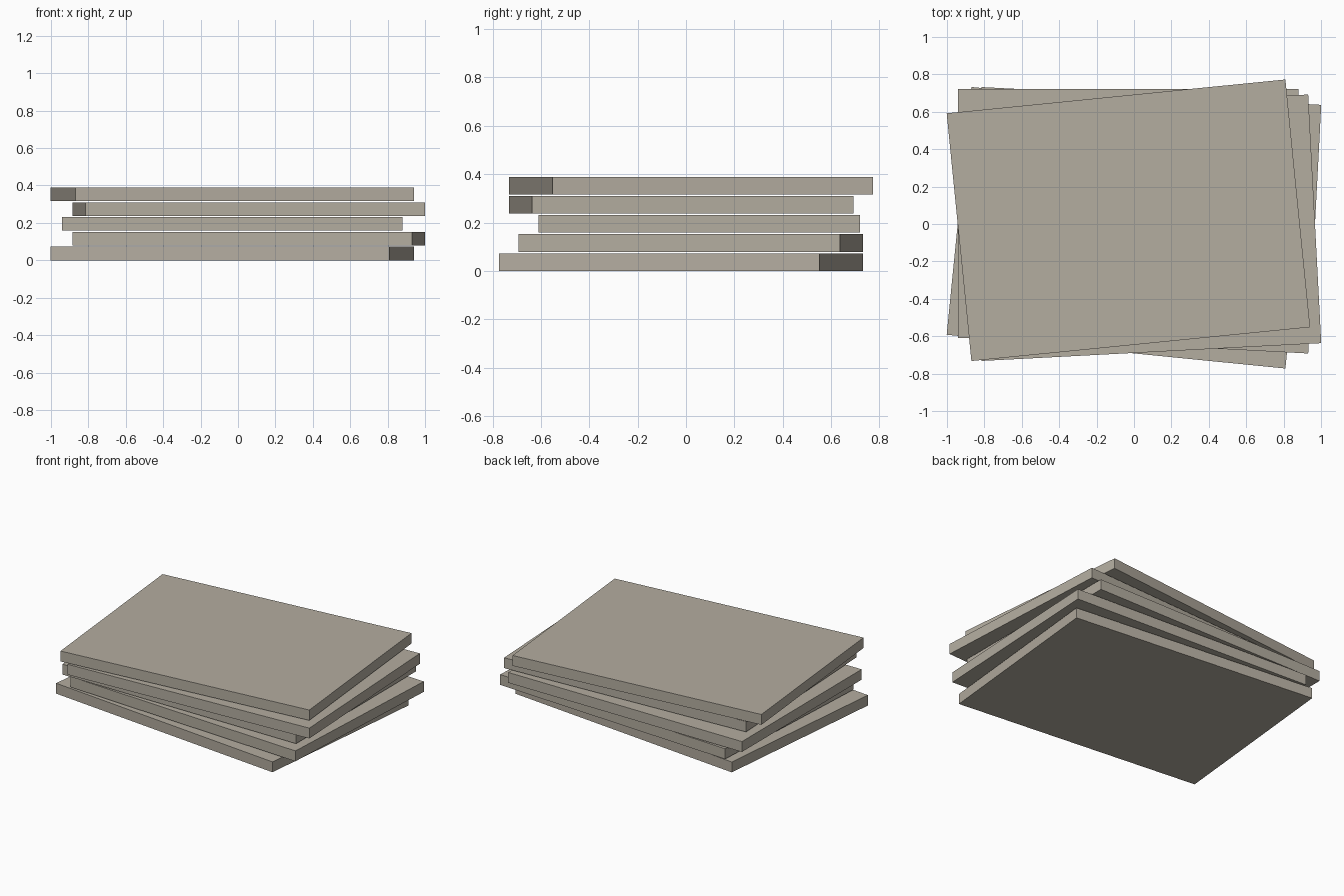
import bpy
import math

default = bpy.data.objects.get("Cube")
if default:
    bpy.data.objects.remove(default, do_unlink=True)

# Single stone-grey colour
stone = bpy.data.materials.new("warm_grey_stone")
stone.use_nodes = True
colour = (0.456, 0.418, 0.352, 1.0)
stone.diffuse_color = colour
bsdf = stone.node_tree.nodes["Principled BSDF"]
bsdf.inputs["Base Color"].default_value = colour
bsdf.inputs["Roughness"].default_value = 0.9

WIDTH, DEPTH, THICK, PITCH = 1.82, 1.331, 0.073, 0.079


def add_slab(name, level, x, y, degrees):
    """One flat slab, turned about z and laid on its level of the stack."""
    bpy.ops.mesh.primitive_cube_add(
        size=1,
        location=(x, y, level * PITCH + THICK / 2),
        rotation=(0, 0, math.radians(degrees)),
    )
    slab = bpy.context.object
    slab.name = name
    slab.scale = (WIDTH, DEPTH, THICK)
    bpy.ops.object.transform_apply(location=False, rotation=False, scale=True)
    slab.data.materials.append(stone)


# Stack from the ground up: name, x, y, turn
stack = [
    ("bottom_slab", -0.03, -0.02, -5.7),
    ("lower_slab", 0.0575, 0.02, -3),
    ("middle_slab", -0.03, 0.055, 0),
    ("upper_slab", 0.0575, -0.02, 3),
    ("top_slab", -0.03, 0.02, 5.7),
]
for level, (name, x, y, turn) in enumerate(stack):
    add_slab(name, level, x, y, turn)
